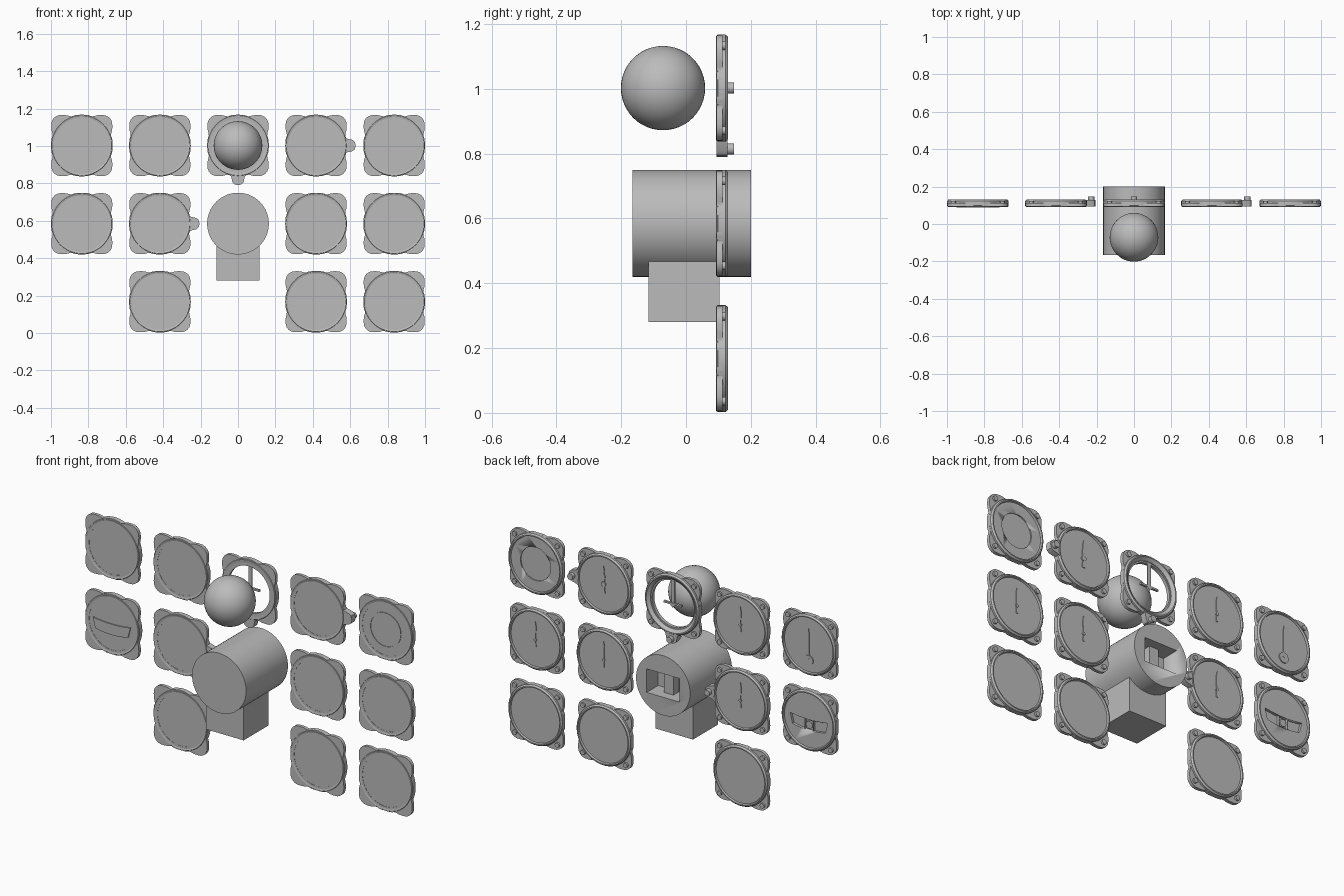
import bpy, bmesh, math
from math import sin, cos, pi, radians

if "Cube" in bpy.data.objects:
    bpy.data.objects.remove(bpy.data.objects["Cube"], do_unlink=True)

grey = bpy.data.materials.new("plain grey")
grey.use_nodes = True
grey.diffuse_color = (0.5, 0.5, 0.5, 1)
grey.node_tree.nodes["Principled BSDF"].inputs["Base Color"].default_value = (0.5, 0.5, 0.5, 1)
PITCH, MID = 0.4175, 0.585
BACK, FACE = 0.092, 0.13      # bezel depth range
DIAL = 0.12                   # dial face


def finish(name, bm, smooth=True):
    bmesh.ops.recalc_face_normals(bm, faces=bm.faces)
    me = bpy.data.meshes.new(name)
    bm.to_mesh(me)
    bm.free()
    me.materials.append(grey)
    ob = bpy.data.objects.new(name, me)
    bpy.context.collection.objects.link(ob)
    bpy.ops.object.select_all(action='DESELECT')
    ob.select_set(True)
    bpy.context.view_layer.objects.active = ob
    if smooth:
        bpy.ops.object.shade_smooth_by_angle(angle=radians(35))
    return ob


def prism(name, pts, y0, y1, cx=0, cz=0):
    """Extrude an outline in the x-z plane along y."""
    bm = bmesh.new()
    f = bm.faces.new([bm.verts.new((cx + x, y0, cz + z)) for x, z in pts])
    ext = bmesh.ops.extrude_face_region(bm, geom=[f])["geom"]
    bmesh.ops.translate(bm, vec=(0, y1 - y0, 0),
                        verts=[v for v in ext if isinstance(v, bmesh.types.BMVert)])
    return finish(name, bm)


def circle(r, n=48, cx=0, cz=0):
    return [(cx + r * cos(2 * pi * i / n), cz + r * sin(2 * pi * i / n)) for i in range(n)]


def rect(x0, x1, z0, z1):
    return [(x0, z0), (x1, z0), (x1, z1), (x0, z1)]


def loops(name, rings, cx, cz):
    """Closed band through a cycle of (outline, y) rings."""
    bm = bmesh.new()
    vs = [[bm.verts.new((cx + x, y, cz + z)) for x, z in pts] for pts, y in rings]
    for a, b in zip(vs, vs[1:] + vs[:1]):
        for i in range(len(a)):
            j = (i + 1) % len(a)
            bm.faces.new((a[i], a[j], b[j], b[i]))
    return finish(name, bm)


def cut(ob, cutter):
    mod = ob.modifiers.new("cut", 'BOOLEAN')
    mod.operation, mod.solver, mod.object = 'DIFFERENCE', 'EXACT', cutter
    bpy.ops.object.select_all(action='DESELECT')
    bpy.context.view_layer.objects.active = ob
    bpy.ops.object.modifier_apply(modifier=mod.name)
    bpy.data.objects.remove(cutter, do_unlink=True)


def flange_outline(n=96, h=0.163, r=0.05):
    """Rounded square with small notches beside each corner lug."""
    pts = []
    for i in range(n):
        a = 2 * pi * i / n
        c, s = abs(cos(a)), abs(sin(a))
        d = h / max(c, s)
        k = h - r
        if min(c, s) * d > k:
            b = k * (c + s)
            d = b + math.sqrt(b * b - 2 * k * k + r * r)
        off = min(math.degrees(a) % 90, 90 - math.degrees(a) % 90)
        d -= 0.008 * math.exp(-((off - 20) / 5) ** 2)
        pts.append((d * cos(a), d * sin(a)))
    return pts


def bezel(name, cx, cz, hole=0.14):
    out = flange_outline()
    loops(name + "_flange", [(out, BACK + .002), (out, 0.112),
                             (circle(hole, 96), 0.112), (circle(hole, 96), BACK + .002)], cx, cz)
    prof = [(0.165, 0.098), (0.165, 0.122), (0.158, FACE), (0.152, FACE),
            (hole + 0.008, 0.116), (hole + 0.008, 0.096), (0.155, BACK), (0.16, BACK)]
    loops(name + "_ring", [(circle(r, 96), y) for r, y in prof], cx, cz)
    for sx in (-1, 1):
        for sz in (-1, 1):
            prism(name + "_screw", circle(0.013, 16), 0.108, 0.122, cx + sx * .131, cz + sz * .131)


def knob(name, cx, cz, dx, dz):
    """Lug and knob on one edge of a bezel, pointing along (dx, dz)."""
    lug = [(0.15, -0.045), (0.168, -0.036), (0.195, -0.03), (0.207, -0.02), (0.212, 0)]
    lug += [(u, -v) for u, v in lug[-2::-1]]
    prism(name + "_lug", [(u * dx - v * dz, u * dz + v * dx) for u, v in lug], 0.094, 0.128, cx, cz)
    prism(name + "_knob", circle(0.017, 24), 0.12, 0.148, cx + dx * 0.188, cz + dz * 0.188)


def needle(name, cx, cz, up, tail, w):
    prism(name, [(0, up), (-w, up * .75), (-w * .6, 0), (-w, -tail), (w, -tail), (w * .6, 0), (w, up * .75)],
          DIAL - .002, DIAL + .004, cx, cz)
    prism(name + "_hub", circle(w * 1.6, 16), DIAL - .002, DIAL + .006, cx, cz)


# Gauges in a grid; the bottom-left and central places hold no plain gauge
for row in range(3):
    for col in range(-2, 3):
        if (col == 0 and row > 0) or (row == 2 and col == -2):
            continue
        cx, cz = col * PITCH, MID + (1 - row) * PITCH
        name = "gauge_%d_%d" % (row + 1, col + 3)
        bezel(name, cx, cz, 0.128 if col == 0 else 0.14)
        if col == 0:
            continue
        dial = prism(name + "_dial", circle(0.15, 64), BACK + .003, DIAL, cx, cz)
        if (row, col) == (0, 2):
            # round pocket
            cut(dial, prism("pocket", circle(0.092), DIAL - .006, FACE, cx, cz))
            loops(name + "_boss", [(circle(0.095), .097), (circle(0.095), BACK),
                                   (circle(0.09), BACK), (circle(0.09), .097)], cx, cz)
        elif (row, col) == (0, -2):
            needle(name + "_needle", cx, cz - .08, 0.17, 0.0, 0.004)
            prism(name + "_pivot", circle(0.028, 32), DIAL - .002, DIAL + .005, cx, cz - .085)
        elif (row, col) == (1, -2):
            # curved slip tube with ball
            xs = [-1 + i / 4 for i in range(9)]
            slot = [(0.115 * t, 0.004 + 0.01 * t * t) for t in xs]
            slot += [(0.1 * t, -0.055 + 0.012 * t * t) for t in reversed(xs)]
            cut(dial, prism("slot", slot, DIAL - .014, FACE, cx, cz))
            prism(name + "_tube_back", slot, BACK - .003, BACK + .01, cx, cz)
            prism(name + "_ball", circle(0.02, 24, 0, -.026), .1, DIAL - .003, cx, cz)
            for s in (-1, 1):
                x = s * 0.026
                prism(name + "_marker", rect(x - .002, x + .002, -.053, .004), .1, DIAL, cx, cz)
        elif row < 2:
            needle(name + "_needle", cx, cz, 0.1, 0.04, 0.005)
            if (row, col) == (0, 1):
                needle(name + "_short_needle", cx, cz, 0.06, 0.05, 0.009)

knob("altimeter", PITCH, MID + PITCH, 1, 0)
knob("horizon", 0, MID + PITCH, 0, -1)
knob("heading", -PITCH, MID, 1, 0)

# Horizon gauge: ball, post and wing bar
bm = bmesh.new()
bmesh.ops.create_uvsphere(bm, u_segments=48, v_segments=24, radius=0.13)
bmesh.ops.translate(bm, vec=(0, -0.071, MID + PITCH), verts=bm.verts)
finish("horizon_ball", bm)
prism("horizon_post", rect(-.01, .01, 0, .14), .108, .114, 0, MID + PITCH)
prism("horizon_wings", [(-.055, -.004), (-.015, -.004), (0, -.02), (.015, -.004),
                        (.055, -.004), (.055, .006), (-.055, .006)], .106, .118, 0, MID + PITCH)

# Compass: round housing with a window, centre bar and box below
housing = prism("compass_housing", circle(0.165, 64), -0.165, 0.2, 0, MID)
cut(housing, prism("window", rect(-.1, .1, -.065, .065), 0.1, 0.25, 0, MID))
prism("compass_bar", rect(-.028, .028, -.066, .066), 0.09, 0.15, 0, MID)
prism("compass_box", rect(-.115, .115, 0.28, 0.5), -0.115, 0.103)
